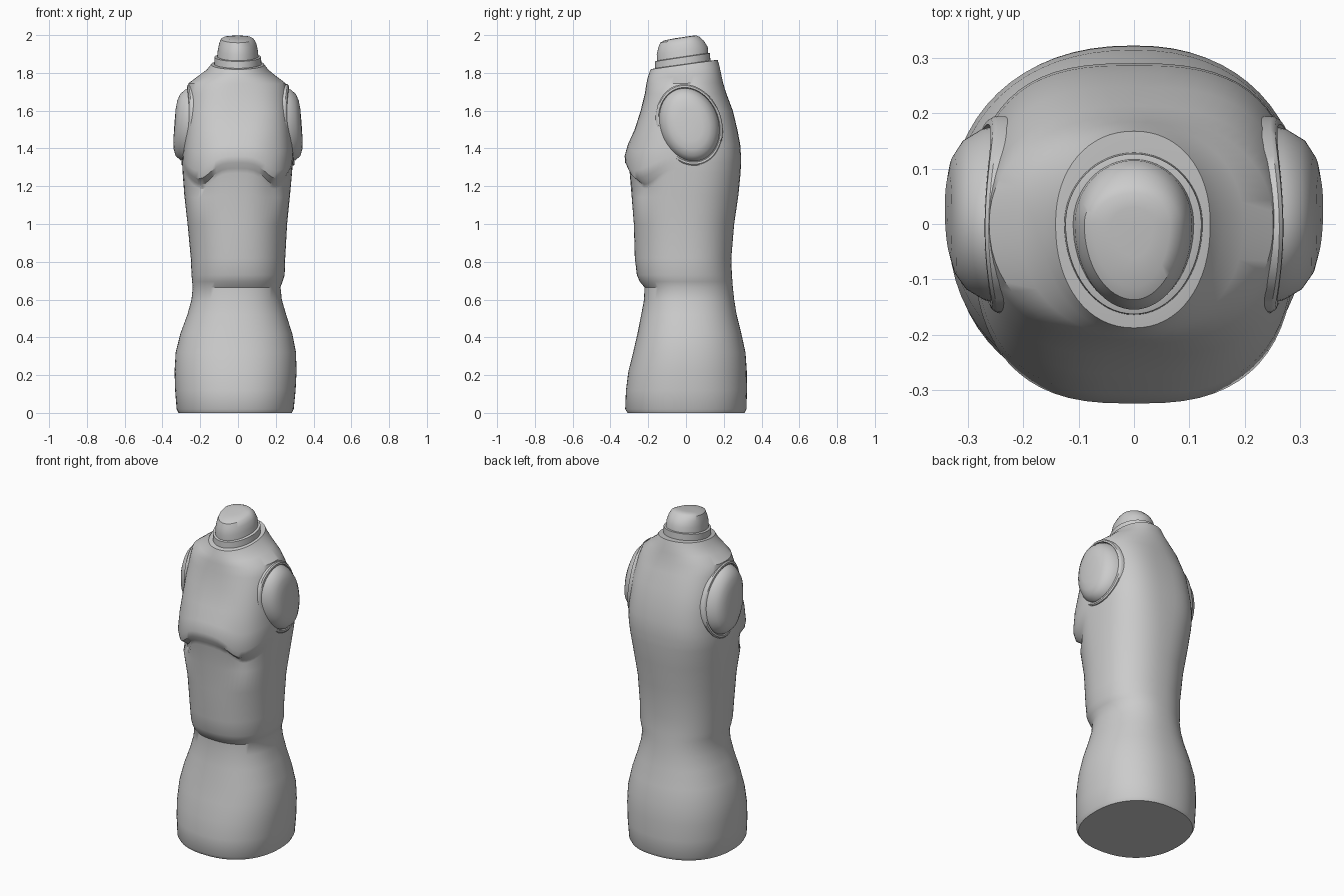
import bpy, bmesh
from math import sin, cos, pi, exp, radians

SEG = 64


def spow(v, p):
    return (abs(v) ** p) * (1 if v >= 0 else -1)


def ramp(v, a, b):
    t = min(max((v - a) / (b - a), 0), 1)
    return t * t * (3 - 2 * t)


def skin(name, rings, angle=35):
    """Join rings of points into a closed, smooth-shaded object."""
    bm = bmesh.new()
    vs = [[bm.verts.new(p) for p in ring] for ring in rings]
    for low, high in zip(vs, vs[1:]):
        for j in range(SEG):
            k = (j + 1) % SEG
            bm.faces.new((low[j], low[k], high[k], high[j]))
    bm.faces.new(vs[0][::-1])
    bm.faces.new(vs[-1])
    bmesh.ops.recalc_face_normals(bm, faces=bm.faces)
    mesh = bpy.data.meshes.new(name)
    bm.to_mesh(mesh)
    bm.free()
    ob = bpy.data.objects.new(name, mesh)
    bpy.context.collection.objects.link(ob)
    bpy.ops.object.select_all(action='DESELECT')
    ob.select_set(True)
    bpy.context.view_layer.objects.active = ob
    bpy.ops.object.shade_smooth_by_angle(angle=radians(angle))
    return ob


def section(z, xl, xr, yf, yb, n, warp):
    """Rounded cross-section with separate left, right, front and back reach."""
    ring = []
    for j in range(SEG):
        a = 2 * pi * j / SEG
        u, v = spow(cos(a), 2 / n), spow(sin(a), 2 / n)
        x = u * (xr if u > 0 else -xl)
        y = v * (yb if v > 0 else -yf)
        ring.append(warp(x, y, z))
    return ring


# Torso: z, left, right, front, back
torso_rows = [
    (0.00, -.315, .285, -.31, .31), (0.02, -.325, .295, -.322, .32),
    (0.12, -.333, .305, -.318, .323), (0.22, -.336, .31, -.305, .322),
    (0.32, -.33, .307, -.28, .315), (0.42, -.305, .287, -.257, .293),
    (0.52, -.268, .255, -.237, .268), (0.60, -.246, .232, -.222, .255),
    (0.665, -.24, .225, -.22, .248), (0.695, -.243, .236, -.245, .246),
    (0.73, -.246, .247, -.26, .243), (0.82, -.25, .25, -.271, .24),
    (1.00, -.267, .26, -.276, .255), (1.15, -.284, .275, -.288, .277),
    (1.27, -.293, .286, -.298, .289), (1.295, -.294, .288, -.303, .29),
    (1.325, -.294, .29, -.322, .291), (1.36, -.292, .292, -.325, .291),
    (1.42, -.287, .29, -.308, .287), (1.50, -.28, .282, -.272, .272),
    (1.60, -.272, .274, -.24, .248), (1.69, -.268, .266, -.218, .214),
    (1.745, -.262, .252, -.21, .196), (1.785, -.208, .198, -.204, .185),
    (1.815, -.165, .16, -.197, .177), (1.845, -.142, .138, -.188, .168),
    (1.848, -.12, .12, -.155, .12),
]


def torso_warp(x, y, z):
    front = ramp(-y, .05, .2)
    # arched fold under the chest, deeper toward its ends
    band = ramp(z, 1.12, 1.26) * (1 - ramp(z, 1.33, 1.5))
    ends = exp(-((abs(x) - .21) / .085) ** 2) * front
    recess = .10 * ends * exp(-((z - 1.28) / .035) ** 2)
    dz = -.085 * ends * band + .14 * y * ramp(z, 1.72, 1.845)
    return x * (1 - recess), y * (1 - 1.3 * recess), z + dz


def squareness(z):
    return 2.25 + .55 * ramp(z, 1.0, 1.45) - .65 * ramp(z, 1.6, 1.76)


skin("torso", [section(*r, squareness(r[0]), torso_warp) for r in torso_rows])

# Neck base and neck knob, both tilted forward
tilt = lambda x, y, z: (x, y, z + .15 * y)
neck_base = [(1.83, -.127, .125, -.165, .13), (1.885, -.124, .122, -.163, .127),
             (1.888, -.11, .11, -.15, .115)]
knob = [(1.87, -.112, .11, -.152, .118), (1.92, -.107, .105, -.155, .115),
        (1.955, -.1, .097, -.147, .095), (1.98, -.09, .083, -.137, .072),
        (1.989, -.075, .065, -.115, .056), (1.992, -.04, .035, -.06, .03)]
skin("neck_base", [section(*r, 2, tilt) for r in neck_base])
skin("neck_knob", [section(*r, 2, tilt) for r in knob])

# Armhole rim and bulging shoulder cap: distance out, scale
cap = [(.22, 1.0), (.279, 1.0), (.285, .97), (.285, .92), (.272, .9),
       (.292, .87), (.318, .76), (.331, .6), (.336, .4), (.337, .1)]
for side, label in ((-1, "left"), (1, "right")):
    rings = []
    for out, s in cap:
        ring = []
        for j in range(SEG):
            a = 2 * pi * j / SEG
            c, h = s * cos(a), s * sin(a)
            x = out - .03 * c * c * s - .016 * h
            ring.append((side * x, .017 + .176 * c - .026 * h, 1.525 + .215 * h))
        rings.append(ring)
    skin(label + "_shoulder_cap", rings)
